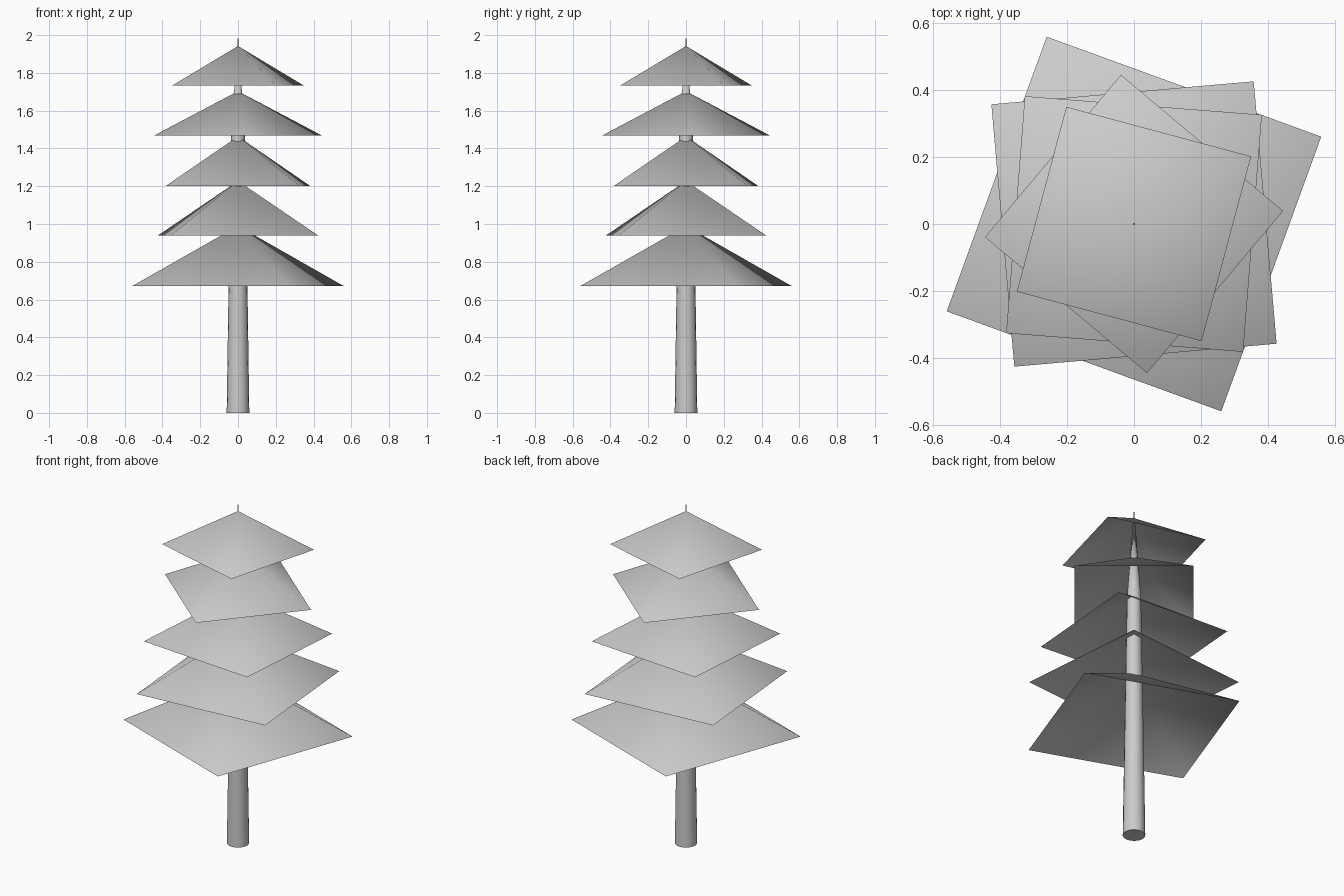
import bpy, bmesh, math

if "Cube" in bpy.data.objects:
    bpy.data.objects.remove(bpy.data.objects["Cube"])


def make_object(name, bm):
    for f in bm.faces:
        f.smooth = True
    mesh = bpy.data.meshes.new(name)
    bm.to_mesh(mesh)
    bm.free()
    ob = bpy.data.objects.new(name, mesh)
    bpy.context.collection.objects.link(ob)
    return ob


# Trunk: slow taper, then a sharp point at the top
SIDES = 16
profile = [(0.06, 0.0), (0.05, 0.67), (0.037, 1.47)]
bm = bmesh.new()
rings = []
for r, z in profile:
    rings.append([bm.verts.new((r * math.cos(2 * math.pi * i / SIDES),
                                r * math.sin(2 * math.pi * i / SIDES), z))
                  for i in range(SIDES)])
for low, high in zip(rings, rings[1:]):
    for i in range(SIDES):
        j = (i + 1) % SIDES
        bm.faces.new((low[i], low[j], high[j], high[i]))
tip = bm.verts.new((0, 0, 2.0))
for i in range(SIDES):
    bm.faces.new((rings[-1][i], rings[-1][(i + 1) % SIDES], tip))
bm.faces.new(rings[0][::-1])
trunk = make_object("trunk", bm)
for p in trunk.data.polygons:
    p.use_smooth = len(p.vertices) < SIDES

# Foliage: open four-sided canopies (base height, corner radius, height, turn)
tiers = [
    (0.672, 0.617, 0.318, 25),
    (0.938, 0.556, 0.290, 50),
    (1.202, 0.502, 0.262, 40.5),
    (1.468, 0.447, 0.235, 5),
    (1.732, 0.404, 0.210, 30),
]
for n, (z, r, h, turn) in enumerate(tiers, 1):
    bm = bmesh.new()
    apex = bm.verts.new((0, 0, z + h))
    corners = []
    for k in range(4):
        a = math.radians(turn + 90 * k)
        corners.append(bm.verts.new((r * math.cos(a), r * math.sin(a), z)))
    for k in range(4):
        bm.faces.new((corners[k], corners[(k + 1) % 4], apex))
    make_object(f"foliage_tier_{n}", bm)
